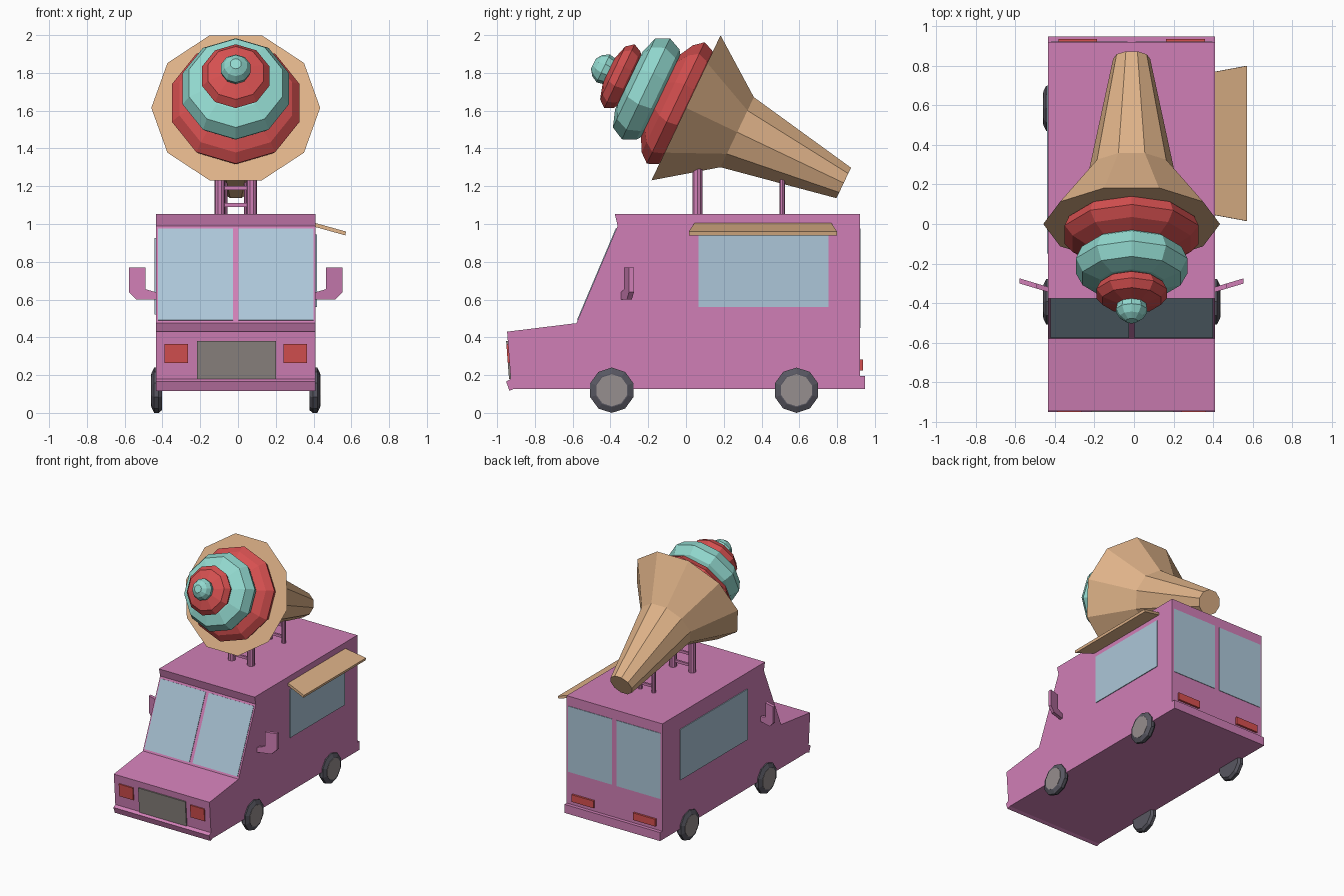
import bpy, bmesh, math
from mathutils import Vector

if "Cube" in bpy.data.objects:
    bpy.data.objects.remove(bpy.data.objects["Cube"])

CX = -0.012          # centre plane of the van
SIDES = 10           # side count of all round parts


def material(name, r, g, b):
    lin = [c / 255 / 12.92 if c < 11 else ((c / 255 + 0.055) / 1.055) ** 2.4 for c in (r, g, b)]
    m = bpy.data.materials.new(name)
    m.diffuse_color = (*lin, 1)
    m.use_nodes = True
    m.node_tree.nodes["Principled BSDF"].inputs["Base Color"].default_value = m.diffuse_color
    return m


pink = material("pink paint", 208, 127, 182)
glass = material("window glass", 172, 198, 216)
red = material("red", 214, 80, 80)
teal = material("teal", 146, 217, 207)
tan = material("wafer tan", 222, 178, 136)
tyre_grey = material("tyre grey", 88, 87, 97)
hub_grey = material("hub grey", 150, 142, 142)
grille_grey = material("grille grey", 138, 131, 127)


def finish(name, bm, mat):
    bmesh.ops.recalc_face_normals(bm, faces=bm.faces)
    me = bpy.data.meshes.new(name)
    bm.to_mesh(me)
    bm.free()
    me.materials.append(mat)
    ob = bpy.data.objects.new(name, me)
    bpy.context.collection.objects.link(ob)
    return ob


def prism(name, pts, vec, mat):
    """Polygon of 3D points extruded along a vector; x is relative to CX."""
    bm = bmesh.new()
    off = Vector((CX, 0, 0))
    a = [bm.verts.new(Vector(p) + off) for p in pts]
    b = [bm.verts.new(Vector(p) + off + Vector(vec)) for p in pts]
    bm.faces.new(a)
    bm.faces.new(b)
    for i in range(len(a)):
        j = (i + 1) % len(a)
        bm.faces.new((a[i], a[j], b[j], b[i]))
    return finish(name, bm, mat)


def lathe(name, profile, origin, axis, mat, phase=0.0, side=(1, 0, 0)):
    """Revolve (distance along axis, radius) pairs, with both ends capped."""
    bm = bmesh.new()
    d = Vector(axis).normalized()
    s = Vector(side)
    u = d.cross(s)
    o = Vector(origin) + Vector((CX, 0, 0))
    rings = []
    for t, r in profile:
        angles = [phase + 2 * math.pi * k / SIDES for k in range(SIDES)]
        rings.append([bm.verts.new(o + d * t + (s * math.cos(a) + u * math.sin(a)) * r) for a in angles])
    for p, q in zip(rings, rings[1:]):
        for k in range(SIDES):
            j = (k + 1) % SIDES
            bm.faces.new((p[k], p[j], q[j], q[k]))
    bm.faces.new(rings[0])
    bm.faces.new(rings[-1])
    return finish(name, bm, mat)


def box(name, x0, x1, y0, y1, z0, z1, mat):
    return prism(name, [(x0, y0, z0), (x1, y0, z0), (x1, y1, z0), (x0, y1, z0)], (0, 0, z1 - z0), mat)


# Body: side profile with bumpers, extruded across the width
W = 0.423
profile = [(-0.947, 0.43), (-0.58, 0.475), (-0.362, 0.99), (-0.377, 1.053), (0.92, 1.053),
           (0.92, 0.195), (0.948, 0.195), (0.948, 0.127), (-0.91, 0.127), (-0.935, 0.117),
           (-0.952, 0.165), (-0.928, 0.18)]
prism("van_body", [(-W, y, z) for y, z in profile], (2 * W, 0, 0), pink)


# Flat plates on the sloping windscreen and nose
def plate(name, x0, x1, z0, z1, low, high, thick, mat):
    """Plate on the sloping front plane that runs through (y, z) low and high."""
    y = lambda z: low[0] + (high[0] - low[0]) * (z - low[1]) / (high[1] - low[1])
    n = Vector((0, -(high[1] - low[1]), high[0] - low[0])).normalized() * thick
    prism(name, [(x0, y(z0), z0), (x1, y(z0), z0), (x1, y(z1), z1), (x0, y(z1), z1)], n, mat)


for s, tag in ((1, "right"), (-1, "left")):
    screen = ((-0.58, 0.475), (-0.362, 0.99))
    nose = ((-0.928, 0.18), (-0.947, 0.43))
    plate("windscreen_" + tag, s * 0.014, s * 0.411, 0.49, 0.975, *screen, 0.004, glass)
    plate("headlight_" + tag, s * 0.253, s * 0.377, 0.265, 0.365, *nose, 0.009, red)

    # Rear windows and tail lights
    box("rear_window_" + tag, s * 0.02, s * 0.408, 0.918, 0.924, 0.45, 0.975, glass)
    box("tail_light_" + tag, s * 0.175, s * 0.37, 0.918, 0.936, 0.225, 0.282, red)

    # Wing mirrors: bent arm and plate, swept backwards
    outline = [(0.42, 0.60), (0.527, 0.60), (0.566, 0.64), (0.566, 0.77),
               (0.478, 0.77), (0.478, 0.655), (0.42, 0.638)]
    prism("wing_mirror_" + tag, [(s * x, -0.345 + (x - 0.42) * 0.3, z) for x, z in outline],
          (0, 0.026, 0), pink)

    # Wheels
    for y, end in ((-0.393, "front"), (0.585, "rear")):
        lathe(f"{end}_tyre_{tag}", [(0.39, 0.105), (0.408, 0.12), (0.432, 0.12), (0.447, 0.09)],
              (0, y, 0.12), (s, 0, 0), tyre_grey, math.pi / 2, (0, 1, 0)).data
        lathe(f"{end}_hub_{tag}", [(0.44, 0.085), (0.449, 0.085)],
              (0, y, 0.12), (s, 0, 0), hub_grey, math.pi / 2, (0, 1, 0))

    # Posts carrying the cone
    for y, x, r, top, end in ((0.06, 0.085, 0.028, 1.30, "front"), (0.51, 0.06, 0.016, 1.245, "rear")):
        lathe(f"{end}_post_{tag}", [(1.045, r), (top, r)], (s * x, y, 0), (0, 0, 1), pink)

plate("grille", -0.205, 0.212, 0.18, 0.38, *nose, 0.009, grille_grey)

# Cross bars between the posts
for y, x, end in ((0.06, 0.085, "front"), (0.51, 0.06, "rear")):
    for z in (1.10, 1.19):
        box(end + "_cross_bar", -x, x, y - 0.008, y + 0.008, z - 0.01, z + 0.01, pink)

# Side windows and the awning over the serving window
box("serving_window", W - 0.003, W + 0.006, 0.065, 0.755, 0.56, 0.945, glass)
box("left_side_window", -W - 0.006, -W + 0.003, -0.15, 0.70, 0.52, 0.925, glass)
prism("awning", [(W - 0.005, 0.045, 0.985), (W - 0.005, 0.77, 0.985), (0.58, 0.80, 0.94), (0.58, 0.015, 0.94)],
      (0.004, 0, 0.02), tan)

# Giant cone lying on the roof, mouth tilted up and forwards
mouth = (0, 0, 1.615)
forward = (0, -0.903, 0.430)
lathe("wafer_cone", [(-0.925, 0.094), (-0.30, 0.216), (0, 0.447)], mouth, forward, tan)

# Swirled scoops, biggest to smallest
scoops = [
    ("red_scoop_large", red, [(-0.02, 0.30), (0.005, 0.333), (0.06, 0.356), (0.11, 0.314), (0.15, 0.24)]),
    ("teal_scoop_large", teal, [(0.125, 0.21), (0.165, 0.265), (0.235, 0.296), (0.305, 0.26), (0.335, 0.17)]),
    ("red_scoop_small", red, [(0.31, 0.11), (0.345, 0.165), (0.39, 0.187), (0.43, 0.155), (0.455, 0.07)]),
    ("teal_scoop_tip", teal, [(0.42, 0.05), (0.445, 0.074), (0.485, 0.082), (0.52, 0.062), (0.543, 0.03)]),
]
for name, mat, rings in scoops:
    lathe(name, rings, mouth, forward, mat, math.radians(18))
